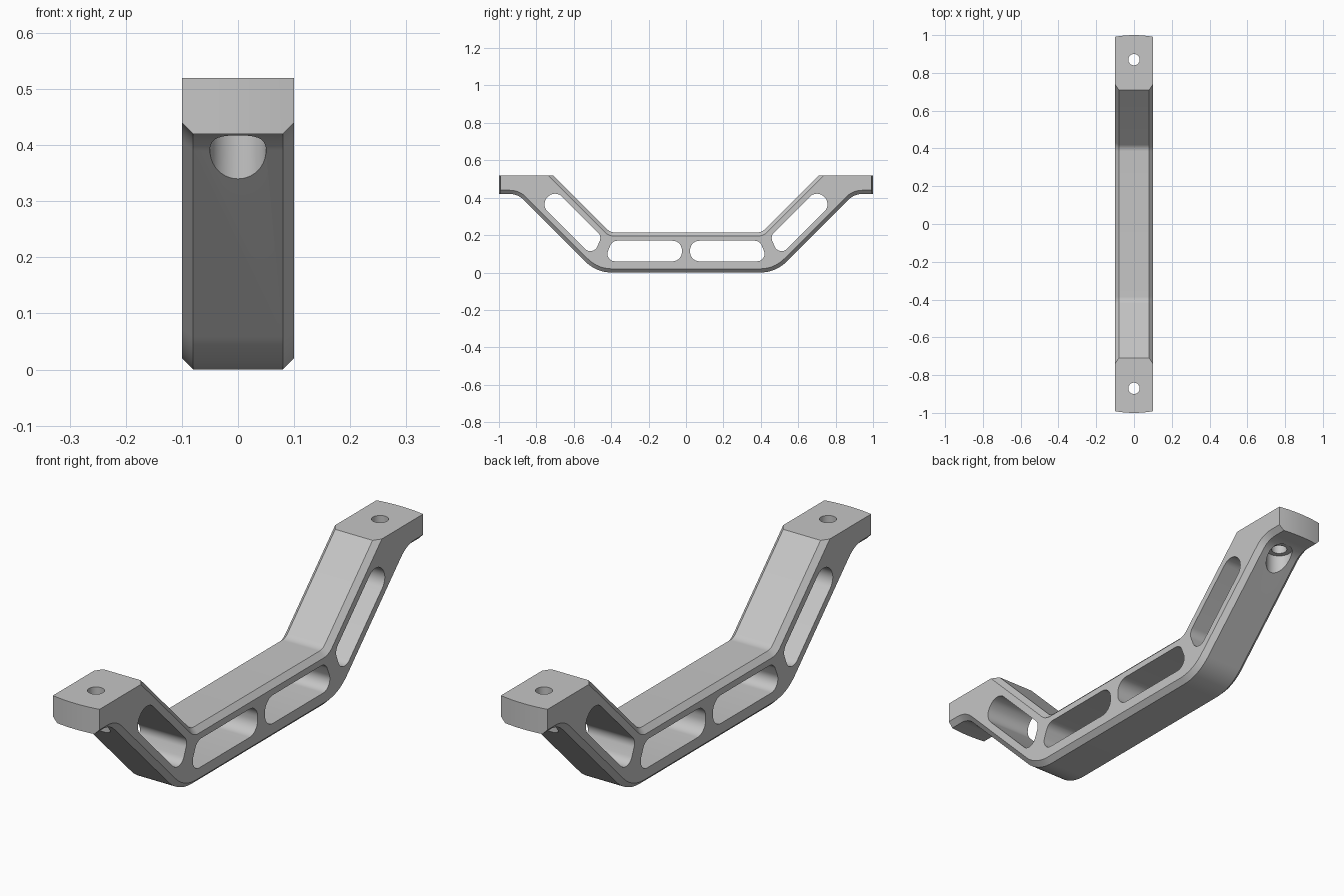
import bpy, bmesh, math
from mathutils import Vector

cube = bpy.data.objects.get("Cube")
if cube:
    bpy.data.objects.remove(cube, do_unlink=True)

grey = bpy.data.materials.new("light_grey")
grey.use_nodes = True
colour = (0.56, 0.56, 0.56, 1)
grey.diffuse_color = colour
grey.node_tree.nodes["Principled BSDF"].inputs["Base Color"].default_value = colour

ROOT2 = math.sqrt(2)
WIDTH = 0.1      # half width of the bracket
CHAMFER = 0.02


def round_path(corners, steps=10):
    """Closed (y, z) path with a fillet of the given radius at each corner."""
    path = []
    for i, (y, z, r) in enumerate(corners):
        p = Vector((y, z))
        if r == 0:
            path.append(p)
            continue
        a = (Vector(corners[i - 1][:2]) - p).normalized()
        b = (Vector(corners[(i + 1) % len(corners)][:2]) - p).normalized()
        half = a.angle(b) / 2
        centre = p + (a + b).normalized() * r / math.sin(half)
        start = p + a * r / math.tan(half) - centre
        end = p + b * r / math.tan(half) - centre
        sweep = start.angle_signed(end)
        for k in range(steps + 1):
            t = -sweep * k / steps
            path.append(centre + Vector((start.x * math.cos(t) - start.y * math.sin(t),
                                         start.x * math.sin(t) + start.y * math.cos(t))))
    return path


def loft(name, rings):
    """Solid through rings of 3D points with equal counts."""
    bm = bmesh.new()
    loops = [[bm.verts.new(p) for p in ring] for ring in rings]
    for low, high in zip(loops, loops[1:]):
        for i in range(len(low)):
            bm.faces.new((low[i - 1], low[i], high[i], high[i - 1]))
    bm.faces.new(loops[0])
    bm.faces.new(loops[-1])
    bmesh.ops.recalc_face_normals(bm, faces=bm.faces)
    mesh = bpy.data.meshes.new(name)
    bm.to_mesh(mesh)
    bm.free()
    mesh.materials.append(grey)
    obj = bpy.data.objects.new(name, mesh)
    bpy.context.collection.objects.link(obj)
    return obj


def along_x(path, x):
    return [(x, p.x, p.y) for p in path]


def mirrored(corners):
    return [(-y, z, r) for y, z, r in reversed(corners)]


def outline(d):
    """Bracket side outline, moved inward by d along the chamfered edges."""
    top = [(-1.05, 0.52, 0),
           (-0.71 - d * ROOT2, 0.52, 0),
           (-0.405 - d * ROOT2 + d, 0.215 - d, 0.05 + d)]
    under = [(-0.48 + d * ROOT2 - d, d, 0.2 - d),
             (-0.90 + d * ROOT2 - d, 0.42 + d, 0.1 + d),
             (-1.05, 0.42 + d, 0)]
    return round_path(top + mirrored(top) + mirrored(under) + under)


# Bracket body with chamfered long edges
full, inset = outline(0), outline(CHAMFER)
bracket = loft("bracket", [along_x(inset, -WIDTH), along_x(full, CHAMFER - WIDTH),
                           along_x(full, WIDTH - CHAMFER), along_x(inset, WIDTH)])


def cut(tool, operation="DIFFERENCE"):
    tool.hide_render = True
    mod = bracket.modifiers.new("cut", "BOOLEAN")
    mod.operation = operation
    mod.solver = "EXACT"
    mod.object = tool
    bpy.context.view_layer.objects.active = bracket
    bpy.ops.object.modifier_apply(modifier=mod.name)
    bpy.data.objects.remove(tool, do_unlink=True)


# Gently bowed end faces
bow = []
for side in (1, -1):
    for k in range(13):
        x = side * (0.12 - 0.02 * k)
        bow.append((x, side * (1 - 0.9 * x * x)))
cut(loft("end_trimmer", [[(x, y, z) for x, y in bow] for z in (-0.2, 0.8)]), "INTERSECT")

# Lightening slots through the floor and the sloped arms
floor_slot = [(-0.44, 0.06, 0.04), (-0.394, 0.17, 0.04),
              (-0.022, 0.17, 0.05), (-0.022, 0.06, 0.05)]
arm_slot = [(-0.497, 0.084, 0.04), (-0.778, 0.365, 0.052),
            (-0.700, 0.443, 0.052), (-0.451, 0.194, 0.04)]
for slot in (floor_slot, arm_slot):
    for corners in (slot, mirrored(slot)):
        path = round_path(corners)
        cut(loft("slot_cutter", [along_x(path, -0.2), along_x(path, 0.2)]))

# Screw holes with wider clearance bores below
for y in (-0.87, 0.87):
    for radius, low, high in ((0.05, 0.2, 0.42), (0.03, 0.3, 0.7)):
        circle = [(radius * math.cos(k * math.tau / 40), y + radius * math.sin(k * math.tau / 40))
                  for k in range(40)]
        cut(loft("bore_cutter", [[(cx, cy, z) for cx, cy in circle] for z in (low, high)]))

bpy.ops.object.select_all(action="DESELECT")
bracket.select_set(True)
bpy.context.view_layer.objects.active = bracket
bpy.ops.object.shade_smooth_by_angle(angle=math.radians(30))
